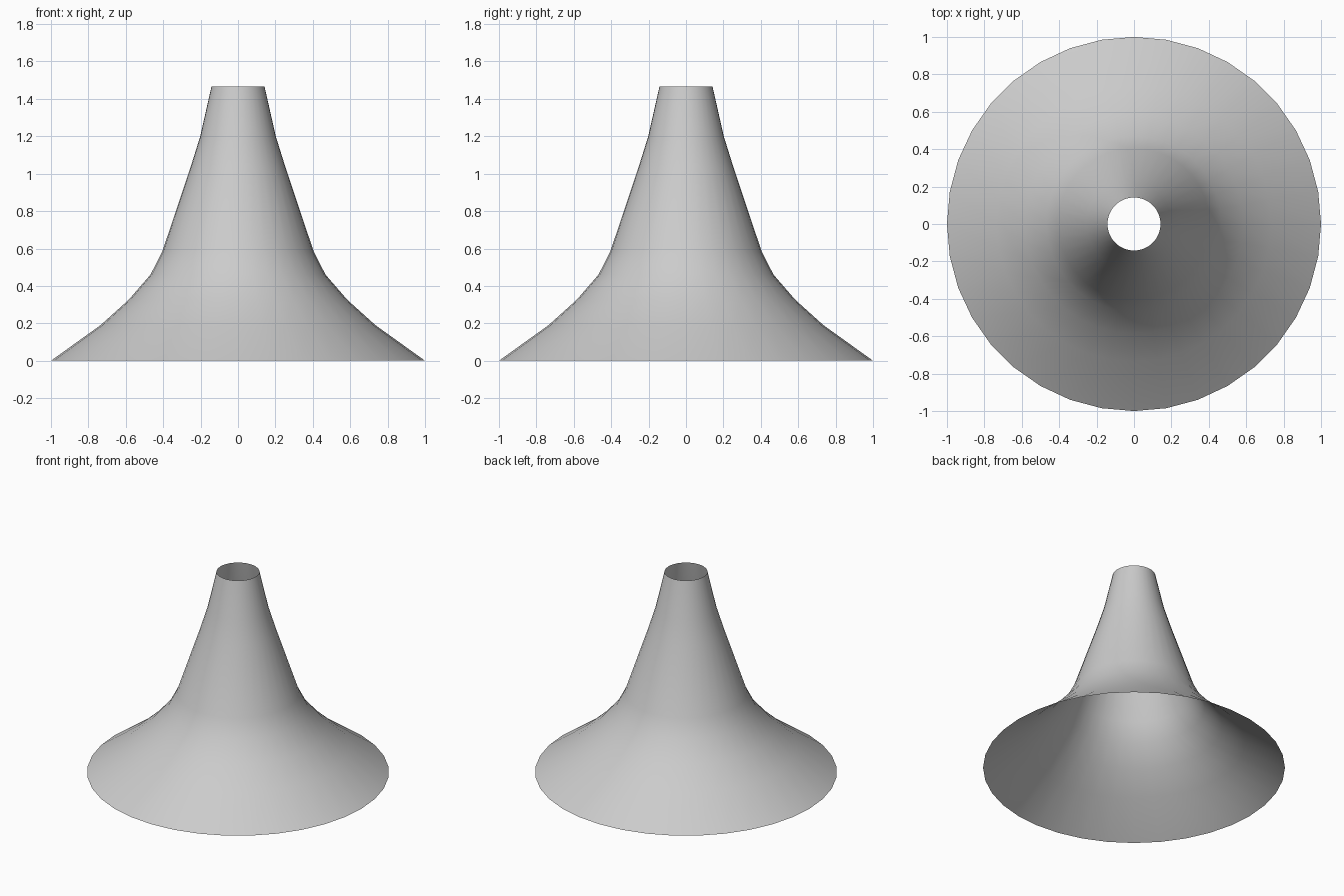
import bpy
import bmesh
import math

cube = bpy.data.objects.get("Cube")
if cube:
    bpy.data.objects.remove(cube, do_unlink=True)

SIDES = 36

# Plain grey material
grey = bpy.data.materials.new("light_grey")
grey.use_nodes = True
colour = (0.6, 0.6, 0.6, 1)
grey.diffuse_color = colour
grey.node_tree.nodes["Principled BSDF"].inputs["Base Color"].default_value = colour

# Flared outline as (radius, height), from the wide rim up to the open neck
profile = [(1, 0), (0.735, 0.19), (0.585, 0.325), (0.468, 0.46), (0.405, 0.583),
           (0.252, 1.04), (0.202, 1.2), (0.142, 1.465)]

# Open, single-walled flared horn spun from the outline
bm = bmesh.new()
points = [bm.verts.new((r, 0, z)) for r, z in profile]
edges = [bm.edges.new(pair) for pair in zip(points, points[1:])]
bmesh.ops.spin(bm, geom=points + edges, cent=(0, 0, 0), axis=(0, 0, 1),
               angle=math.tau, steps=SIDES)
bmesh.ops.remove_doubles(bm, verts=bm.verts, dist=0.001)
bmesh.ops.recalc_face_normals(bm, faces=bm.faces)
bm.normal_update()
# The outside wall faces away from the axis
if sum(f.normal.dot(f.calc_center_median() * 1) for f in bm.faces) < 0:
    bmesh.ops.reverse_faces(bm, faces=bm.faces)
for face in bm.faces:
    face.smooth = True

mesh = bpy.data.meshes.new("flared_horn")
bm.to_mesh(mesh)
bm.free()
mesh.materials.append(grey)
horn = bpy.data.objects.new("flared_horn", mesh)
bpy.context.collection.objects.link(horn)
